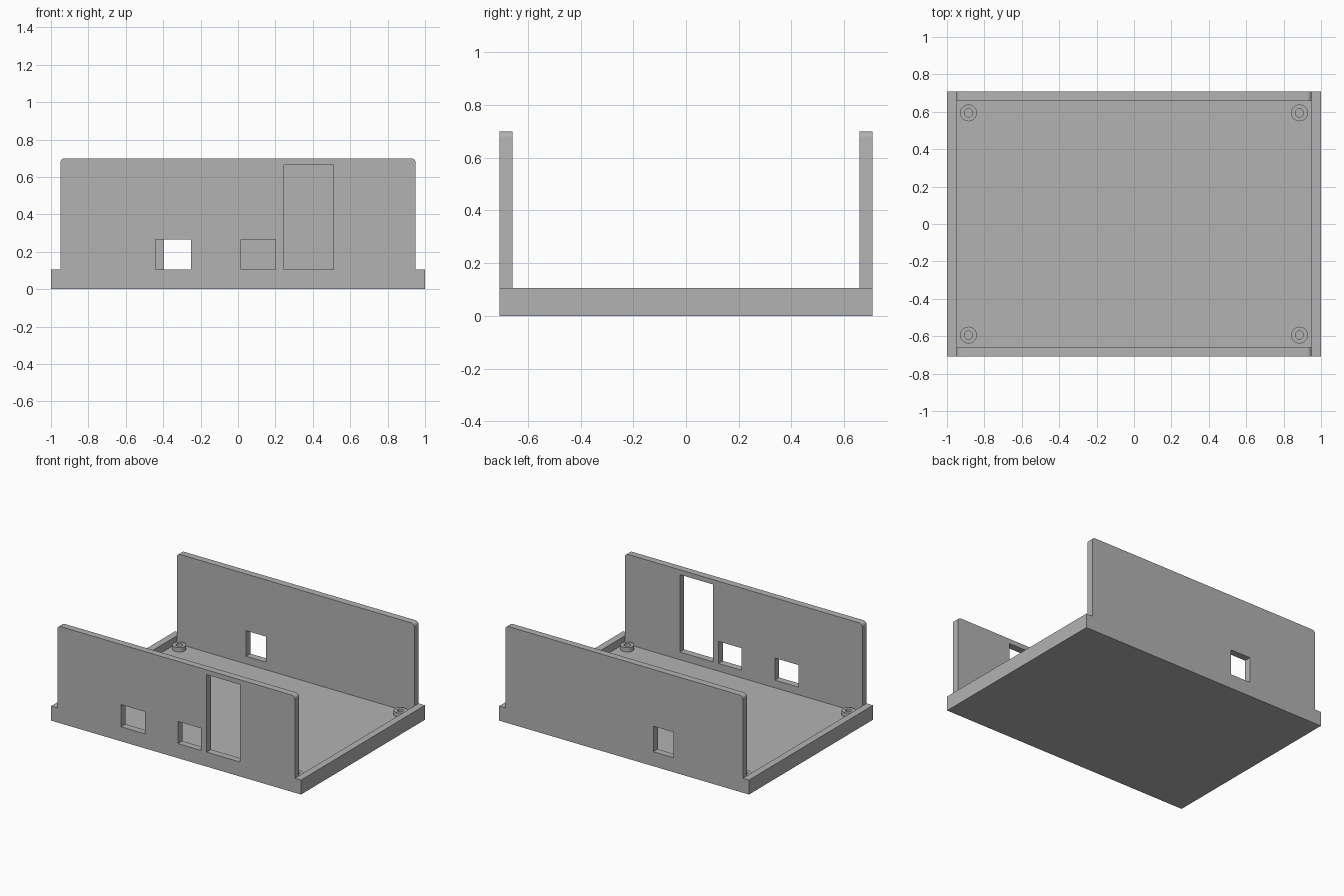
import bpy
import bmesh
from math import cos, sin, pi, radians
from mathutils import Matrix

cube = bpy.data.objects.get("Cube")
if cube:
    bpy.data.objects.remove(cube, do_unlink=True)

# One plain grey for the whole enclosure
grey = bpy.data.materials.new("plain grey")
grey.use_nodes = True
colour = (0.45, 0.45, 0.45, 1)
grey.diffuse_color = colour
grey.node_tree.nodes["Principled BSDF"].inputs["Base Color"].default_value = colour

HALF_X, HALF_Y = 1.0, 0.708
WALL = 0.05
FLOOR, RIM, TOP = 0.05, 0.105, 0.70
INNER_X = HALF_X - WALL


def arc(cx, cy, r, start, end, steps):
    return [(cx + r * cos(start + (end - start) * i / steps),
             cy + r * sin(start + (end - start) * i / steps)) for i in range(steps + 1)]


def circle(r, steps=32):
    return arc(0, 0, r, 0, 2 * pi, steps)[:-1]


def rect(x0, x1, z0, z1):
    return [(x0, z0), (x1, z0), (x1, z1), (x0, z1)]


def extruded(name, outlines, depth, matrix):
    """Solid plate from one outer outline and any number of hole outlines."""
    curve = bpy.data.curves.new(name, 'CURVE')
    curve.dimensions = '2D'
    curve.fill_mode = 'BOTH'
    curve.extrude = depth / 2
    for points in outlines:
        spline = curve.splines.new('POLY')
        spline.points.add(len(points) - 1)
        for p, (u, v) in zip(spline.points, points):
            p.co = (u, v, 0, 1)
        spline.use_cyclic_u = True
    source = bpy.data.objects.new(name + "_outline", curve)
    bpy.context.collection.objects.link(source)
    graph = bpy.context.evaluated_depsgraph_get()
    mesh = bpy.data.meshes.new_from_object(source.evaluated_get(graph))
    bpy.data.objects.remove(source, do_unlink=True)
    bpy.data.curves.remove(curve)

    # Weld caps to sides and bake the placement
    bm = bmesh.new()
    bm.from_mesh(mesh)
    bmesh.ops.remove_doubles(bm, verts=bm.verts, dist=0.0001)
    bmesh.ops.transform(bm, matrix=matrix, verts=bm.verts)
    bmesh.ops.recalc_face_normals(bm, faces=bm.faces)
    bm.to_mesh(mesh)
    bm.free()
    mesh.name = name
    mesh.materials.clear()
    mesh.materials.append(grey)
    obj = bpy.data.objects.new(name, mesh)
    bpy.context.collection.objects.link(obj)
    bpy.ops.object.select_all(action='DESELECT')
    obj.select_set(True)
    bpy.context.view_layer.objects.active = obj
    bpy.ops.object.shade_smooth_by_angle(angle=radians(30))
    return obj


def upright(y):
    """Stands an outline up in the x-z plane at depth y."""
    return Matrix.Translation((0, y, 0)) @ Matrix.Rotation(pi / 2, 4, 'X')


# Base tray: floor with a raised rim along each side
tray = [(-HALF_X, 0), (HALF_X, 0), (HALF_X, RIM), (INNER_X, RIM), (INNER_X, FLOOR),
        (-INNER_X, FLOOR), (-INNER_X, RIM), (-HALF_X, RIM)]
extruded("base_tray", [tray], 2 * HALF_Y, upright(0))

# End walls with rounded top corners and connector openings
R = 0.025
wall = [(-INNER_X, FLOOR), (INNER_X, FLOOR)]
wall += arc(INNER_X - R, TOP - R, R, 0, pi / 2, 6)
wall += arc(-INNER_X + R, TOP - R, R, pi / 2, pi, 6)
front_openings = [rect(-0.44, -0.25, RIM, 0.265),
                  rect(0.015, 0.20, RIM, 0.265),
                  rect(0.245, 0.51, RIM, 0.665)]
back_openings = [rect(-0.395, -0.235, RIM, 0.29)]
wall_y = HALF_Y - WALL / 2
extruded("front_wall", [wall] + front_openings, WALL, upright(-wall_y))
extruded("back_wall", [wall] + back_openings, WALL, upright(wall_y))

# Hollow mounting posts in the four corners
POST = 0.032
for side, sx in (("left", 1), ("right", -1)):
    for end, sy in (("front", -1), ("back", 1)):
        spot = Matrix.Translation((sx * 0.885, sy * 0.594, FLOOR + POST / 2))
        extruded(f"{end}_{side}_post", [circle(0.045), circle(0.022)], POST, spot)
